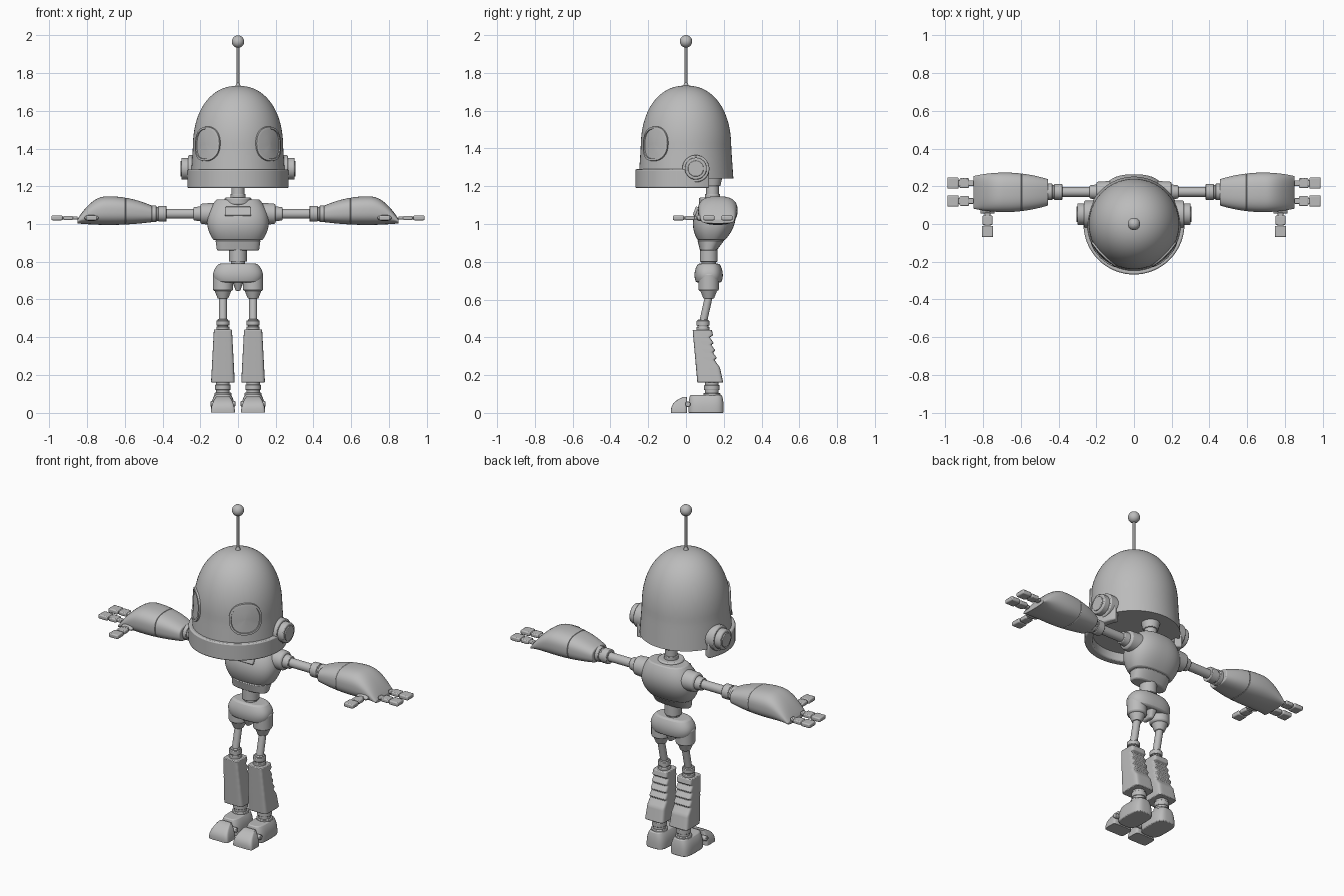
import bpy, bmesh
from math import sin, cos, pi, radians, asin
from mathutils import Matrix, Vector

cube = bpy.data.objects.get("Cube")
if cube:
    bpy.data.objects.remove(cube, do_unlink=True)

COLOUR = (.5, .5, .5, 1)
grey = bpy.data.materials.new("plain grey")
grey.use_nodes = True
grey.diffuse_color = COLOUR
grey.node_tree.nodes["Principled BSDF"].inputs["Base Color"].default_value = COLOUR


def finish(name, bm, mirror, bevel):
    """Turn a bmesh into a smooth-shaded object with optional bevel and mirror."""
    bmesh.ops.recalc_face_normals(bm, faces=bm.faces)
    mesh = bpy.data.meshes.new(name)
    bm.to_mesh(mesh)
    bm.free()
    mesh.materials.append(grey)
    ob = bpy.data.objects.new(name, mesh)
    bpy.context.collection.objects.link(ob)
    bpy.ops.object.select_all(action='DESELECT')
    ob.select_set(True)
    bpy.context.view_layer.objects.active = ob
    bpy.ops.object.shade_smooth_by_angle(angle=radians(35))
    if bevel:
        modifier = ob.modifiers.new("bevel", 'BEVEL')
        modifier.width = bevel
        modifier.segments = 2
    if mirror:
        ob.modifiers.new("mirror", 'MIRROR')


def skin(bm, rings):
    """Bridge closed rings of points with quads."""
    rows = [[bm.verts.new(point) for point in ring] for ring in rings]
    for low, high in zip(rows, rows[1:]):
        for i in range(len(low)):
            bm.faces.new((low[i - 1], low[i], high[i], high[i - 1]))
    return rows


def signed_power(value, exponent):
    return abs(value) ** exponent * (1 if value >= 0 else -1)


def mix(a, b, t):
    return a + (b - a) * t


def steps(count):
    return [i / count for i in range(count + 1)]


def loft(name, axis, sections, squareness=2, sides=40, mirror=True, bevel=0):
    """Join superellipse sections: (position, centre u, centre v, radius u, radius v)."""
    rings = []
    for position, centre_u, centre_v, radius_u, radius_v in sections:
        ring = []
        for i in range(sides):
            angle = 2 * pi * (i + .5) / sides
            u = centre_u + radius_u * signed_power(cos(angle), 2 / squareness)
            v = centre_v + radius_v * signed_power(sin(angle), 2 / squareness)
            ring.append((position, u, v) if axis == 'x' else (u, v, position))
        rings.append(ring)
    bm = bmesh.new()
    rows = skin(bm, rings)
    bm.faces.new(rows[0])
    bm.faces.new(rows[-1])
    finish(name, bm, mirror, bevel)


def drum(name, axis, centre, start, end, radius, end_radius=None, mirror=True, bevel=.003):
    """Cylinder or cone along an axis."""
    if end_radius is None:
        end_radius = radius
    loft(name, axis, [(start, *centre, radius, radius), (end, *centre, end_radius, end_radius)],
         mirror=mirror, bevel=bevel)


def box(name, centre, size, bevel, mirror=True, tilt=0):
    bm = bmesh.new()
    matrix = Matrix.Translation(centre) @ Matrix.Rotation(tilt, 4, 'X') @ Matrix.Diagonal((*size, 1))
    bmesh.ops.create_cube(bm, size=1, matrix=matrix)
    finish(name, bm, mirror, bevel)


# Head dome
DOME_BASE, DOME_SHOULDER, DOME_TOP, ROUNDNESS = 1.24, 1.4, 1.733, 2.2


def dome_radius(z):
    if z < DOME_SHOULDER:
        return .24 + (DOME_SHOULDER - z) * .07
    rise = (z - DOME_SHOULDER) / (DOME_TOP - DOME_SHOULDER)
    return .24 * (1 - rise ** ROUNDNESS) ** (1 / ROUNDNESS)


dome = []
for t in steps(32):
    z = mix(DOME_BASE, DOME_TOP, sin(t * pi / 2 * .995))
    dome.append((z, 0, 0, dome_radius(z), dome_radius(z)))
loft("head_dome", 'z', dome, sides=64, mirror=False)

# Antenna
drum("antenna_foot", 'z', (0, 0), 1.72, 1.75, .018, .008, mirror=False)
drum("antenna_rod", 'z', (0, 0), 1.73, 1.95, .007, mirror=False, bevel=0)
bm = bmesh.new()
bmesh.ops.create_uvsphere(bm, u_segments=24, v_segments=16, radius=.033,
                          matrix=Matrix.Translation((0, 0, 1.967)))
finish("antenna_ball", bm, False, 0)

# Eyes: rimmed discs that follow the dome
EYE, LENS, RIM = .09, .003, .009
rings = []
for reach, lift in [(.02, LENS), (.45, LENS), (.87, LENS), (.88, RIM), (1, RIM), (1.03, -LENS)]:
    ring = []
    for t in steps(40)[1:]:
        angle = 2 * pi * t
        z = 1.425 + EYE * reach * signed_power(sin(angle), .85)
        turn = EYE * reach * signed_power(cos(angle), .85) / .24 - pi / 4
        radius = dome_radius(z) + lift
        ring.append((radius * cos(turn), radius * sin(turn), z))
    rings.append(ring)
bm = bmesh.new()
bm.faces.new(skin(bm, rings)[0])
finish("eye", bm, True, 0)

# Jaw band: horseshoe around the front and sides
JAW_OUT, JAW_IN, JAW_LOW, JAW_HIGH = .268, .225, 1.19, 1.29
overlap = asin(.125 / JAW_OUT)
rings = []
for t in steps(48):
    angle = mix(overlap, -pi - overlap, t)
    corners = [(JAW_IN, JAW_LOW), (JAW_OUT, JAW_LOW), (JAW_OUT, JAW_HIGH), (JAW_IN, JAW_HIGH)]
    rings.append([(r * cos(angle), r * sin(angle), z) for r, z in corners])
bm = bmesh.new()
rows = skin(bm, rings)
bm.faces.new(rows[0])
bm.faces.new(rows[-1])
finish("jaw_band", bm, False, .007)

# Ears
EAR = (.052, 1.293)
drum("ear_mount", 'x', EAR, .2, .265, .072, bevel=.006)
drum("ear_disc", 'x', EAR, .25, .3, .058, bevel=.006)
drum("ear_cap", 'x', EAR, .29, .305, .042)

# Neck
NECK = (0, .14)
drum("neck_base", 'z', NECK, 1.1, 1.16, .04, mirror=False)
drum("neck", 'z', NECK, 1.15, 1.22, .034, mirror=False)
drum("neck_flare", 'z', NECK, 1.2, 1.26, .042, .055, mirror=False)
drum("neck_collar", 'z', NECK, 1.1, 1.14, .072, mirror=False, bevel=.008)

# Torso
torso = []
for t in steps(16):
    torso.append((mix(.915, 1.13, t), 0, mix(.134, .166, t),
                  .164 * (1 - (t - .45) ** 2), .112 * (1 - 1.4 * (t - .5) ** 2)))
loft("torso", 'z', torso, 2.5, mirror=False, bevel=.006)
loft("abdomen", 'z', [(.86, 0, .118, .112, .044), (.915, 0, .132, .12, .072)], 2.5, mirror=False, bevel=.006)
box("chest_panel", (0, .058, 1.065), (.14, .03, .05), .006, mirror=False, tilt=radians(-20))

# Waist and pelvis
HIP_Y = .12
drum("waist", 'z', (0, HIP_Y), .8, .87, .047, mirror=False)
drum("waist_pin", 'z', (0, HIP_Y), .77, .81, .038, mirror=False)
pelvis = []
for t in steps(12):
    curve = 1 - .65 * (t - .4) ** 2
    pelvis.append((mix(.69, .79, t), 0, HIP_Y, .132 * curve, .075 * curve))
loft("pelvis", 'z', pelvis, 2.6, mirror=False, bevel=.012)
loft("pelvis_keel", 'z', [(.645, 0, HIP_Y, .012, .035), (.73, 0, HIP_Y, .042, .07)], 3, mirror=False, bevel=.006)

# Upper legs
LEG = .08
drum("hip_cup", 'z', (LEG, HIP_Y), .645, .74, .054, bevel=.01)
drum("hip_cone", 'z', (LEG, HIP_Y), .605, .65, .028, .046)
loft("thigh", 'z', [(.47, LEG, .088, .021, .021), (.63, LEG, .124, .021, .021)])
KNEE = (LEG, .09)
drum("knee_lower_ring", 'z', KNEE, .42, .456, .035)
drum("knee_core", 'z', KNEE, .45, .495, .028)
drum("knee_upper_ring", 'z', KNEE, .462, .488, .035)

# Shins with stepped ridges down the back
LEVELS = 28
shin = []
for i, t in enumerate(steps(LEVELS)):
    notch = .02 * (1 - i % 4 / 4) if 4 <= i < 20 else 0
    front = mix(.035, .06, t)
    back = mix(.137, .197, t) - notch
    shin.append((mix(.44, .16, t), LEG, (front + back) / 2, mix(.048, .063, t), (back - front) / 2))
loft("shin", 'z', shin, 7, bevel=.004)

# Ankles and feet
ANKLE = (LEG, .137)
drum("ankle_cuff", 'z', ANKLE, .08, .105, .045)
drum("ankle_core", 'z', ANKLE, .1, .17, .036)
drum("ankle_ring", 'z', ANKLE, .12, .148, .041)
heel, toe = [], []
for t in steps(8):
    heel.append((.095 * t, LEG, .106, .063 - .02 * t ** 3, .094 - .01 * t ** 3))
    front, rear = .065 * t ** 3 - .08, .006
    toe.append((.085 * t, LEG, (front + rear) / 2, .064 - .028 * t * t, (rear - front) / 2))
loft("heel", 'z', heel, 3.6, bevel=.005)
loft("toe", 'z', toe, 7, bevel=.003)
drum("toe_bolt", 'x', (.01, .046), LEG - .066, LEG + .066, .014)

# Shoulders, upper arms and elbows
ARM = (.17, 1.054)
drum("shoulder_ball", 'x', ARM, .1, .2, .06, .054, bevel=.01)
drum("shoulder_cone", 'x', ARM, .19, .235, .041, .035)
drum("upper_arm", 'x', ARM, .22, .4, .026)
drum("elbow_inner_ring", 'x', ARM, .38, .423, .042)
drum("elbow_core", 'x', ARM, .41, .45, .037)
drum("elbow_outer_ring", 'x', ARM, .433, .47, .044)


# Forearm shell and hand share one swelling shape, split by a seam
def arm_section(t):
    swell = (t - .58) ** 2
    top = 1.147 - .15 * swell - .66 * max(0, t - .62) ** 2
    bottom = .995 + .045 * swell
    return (mix(.455, .852, t), .168, (top + bottom) / 2, .105 * (1 - swell), (top - bottom) / 2)


SEAM = .36
loft("forearm", 'x', [arm_section(mix(0, SEAM, t)) for t in steps(8)], 2.6, bevel=.004)
loft("hand", 'x', [arm_section(mix(SEAM, 1, t)) for t in steps(16)], 2.6, bevel=.006)


# Fingers and thumbs: flat links strung along a direction
def digit(name, root, along):
    links = [("joint", 0, .04, .03, .018), ("base", .03, .05, .052, .022),
             ("pin", .06, .03, .034, .016), ("tip", .09, .06, .06, .025)]
    for part, offset, length, width, thick in links:
        size = (length, width, thick) if along.x else (width, length, thick)
        box(name + "_" + part, Vector(root) + along * offset, size, thick / 4)


KNUCKLE_Z, THUMB_X = 1.032, .777
digit("rear_finger", (.87, .217, KNUCKLE_Z), Vector((1, 0, 0)))
digit("front_finger", (.87, .122, KNUCKLE_Z), Vector((1, 0, 0)))
digit("thumb", (THUMB_X, .05, KNUCKLE_Z), Vector((0, -1, 0)))
loft("thumb_socket", 'x', [(THUMB_X + .036 * cos(pi * t), .075, KNUCKLE_Z, .02, .004 + .013 * sin(pi * t))
                           for t in steps(8)])
